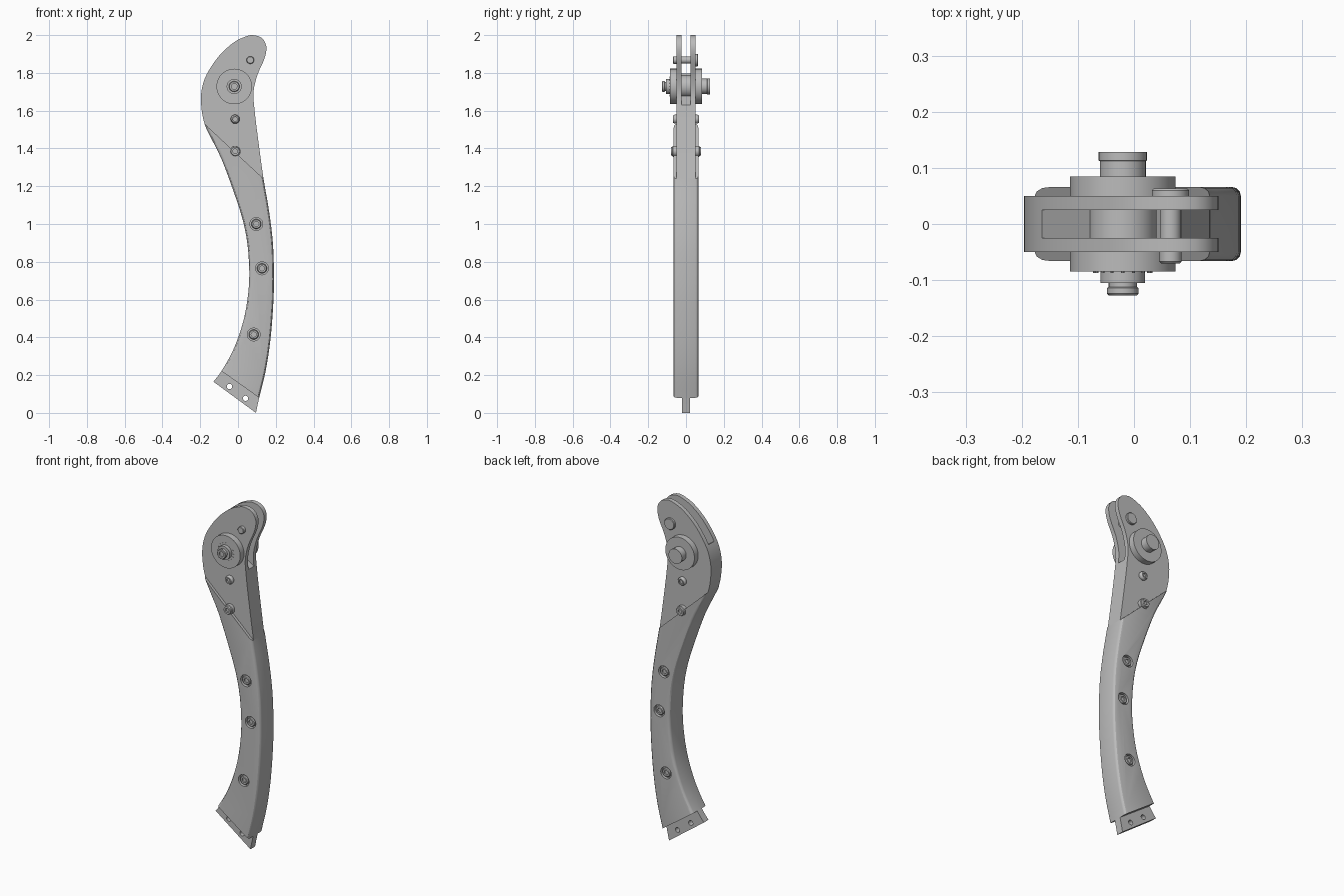
import bpy, bmesh, math
from mathutils import Vector

cube = bpy.data.objects.get("Cube")
if cube:
    bpy.data.objects.remove(cube, do_unlink=True)

GREY = (0.5, 0.5, 0.5, 1)
metal = bpy.data.materials.new("plain grey")
metal.use_nodes = True
metal.diffuse_color = GREY
metal.node_tree.nodes["Principled BSDF"].inputs["Base Color"].default_value = GREY

# Side outline (x, z): up the convex edge, around the head, down the concave edge
OUTLINE = [
    (.095, 0), (.112, .08), (.146, .22), (.172, .39), (.188, .6), (.19, .76),
    (.183, .92), (.161, 1.09), (.135, 1.24), (.103, 1.475), (.087, 1.61),
    (.082, 1.7), (.103, 1.79), (.14, 1.875), (.15, 1.94), (.125, 1.985),
    (.077, 2), (.034, 1.99), (-.02, 1.963), (-.087, 1.905), (-.14, 1.836),
    (-.177, 1.767), (-.195, 1.69), (-.193, 1.61), (-.177, 1.53), (-.145, 1.46),
    (-.087, 1.343), (-.024, 1.174), (.024, 1.025), (.05, .893), (.06, .735),
    (.05, .6), (.024, .47), (-.024, .336), (-.085, .225), (-.13, .165)]

# Dividing lines, each from left to right
SHOULDER = ((-.177, 1.53), (.135, 1.24))
FOOT = ((-.092, .225), (.112, .08))
SLOT = ((-.17, 1.8), (.085, 1.63))


def smooth_path(pts, steps=3):
    """Catmull-Rom curve through an open chain of points."""
    p = [Vector(q) for q in pts]
    p = [p[0]] + p + [p[-1]]
    out = []
    for a, b, c, d in zip(p, p[1:], p[2:], p[3:]):
        for i in range(steps):
            t = i / steps
            out.append((2 * b + (c - a) * t + (2 * a - 5 * b + 4 * c - d) * t ** 2
                        + (3 * b - a - 3 * c + d) * t ** 3) / 2)
    return out + [p[-1]]


def finish(name, bm):
    bmesh.ops.recalc_face_normals(bm, faces=bm.faces[:])
    mesh = bpy.data.meshes.new(name)
    bm.to_mesh(mesh)
    bm.free()
    mesh.materials.append(metal)
    ob = bpy.data.objects.new(name, mesh)
    bpy.context.collection.objects.link(ob)
    return ob


def slab(name, y0, y1, below=None, above=None, bevel=0):
    """Outline extruded from y0 to y1, kept below and above the given lines."""
    bm = bmesh.new()
    face = bm.faces.new([bm.verts.new((p.x, y0, p.y)) for p in smooth_path(OUTLINE)])
    ext = bmesh.ops.extrude_face_region(bm, geom=[face], use_keep_orig=True)
    for v in ext["geom"]:
        if isinstance(v, bmesh.types.BMVert):
            v.co.y = y1
    bmesh.ops.recalc_face_normals(bm, faces=bm.faces[:])
    if bevel:
        rim = [e for e in bm.edges if abs(e.verts[0].co.y - e.verts[1].co.y) < 1e-5]
        bmesh.ops.bevel(bm, geom=rim, offset=bevel, segments=3, profile=0.5,
                        affect='EDGES', clamp_overlap=False)
    for line, sign in ((below, 1), (above, -1)):
        if line:
            (ax, az), (bx, bz) = line
            cut = bmesh.ops.bisect_plane(
                bm, geom=bm.verts[:] + bm.edges[:] + bm.faces[:], plane_co=(ax, 0, az),
                plane_no=Vector((az - bz, 0, bx - ax)).normalized() * sign,
                clear_outer=True)
            edges = [e for e in cut["geom_cut"] if isinstance(e, bmesh.types.BMEdge)]
            bmesh.ops.holes_fill(bm, edges=edges, sides=0)
    return finish(name, bm)


def lathe(name, spots, profile, sides=(1, -1), n=32):
    """Turned part along y at each (x, z) spot; profile is (radius, y) outwards."""
    bm = bmesh.new()
    for x, z in spots:
        for s in sides:
            rings = [[bm.verts.new((x + r * math.cos(math.tau * i / n), s * y,
                                    z + r * math.sin(math.tau * i / n)))
                      for i in range(n)] for r, y in profile]
            bm.faces.new(rings[0])
            bm.faces.new(rings[-1])
            for a, b in zip(rings, rings[1:]):
                for i in range(n):
                    j = (i + 1) % n
                    bm.faces.new((a[i], a[j], b[j], b[i]))
    return finish(name, bm)


def cut_out(ob, cutter):
    mod = ob.modifiers.new("holes", 'BOOLEAN')
    mod.operation = 'DIFFERENCE'
    mod.object = cutter
    bpy.context.view_layer.objects.active = ob
    bpy.ops.object.modifier_apply(modifier=mod.name)
    bpy.data.objects.remove(cutter, do_unlink=True)


# Body: grip, cheek plates, the core between them, and the tang
GRIP_SPOTS = [(.097, 1.0), (.127, .765), (.083, .415)]
grip = slab("grip", -.066, .066, below=SHOULDER, above=FOOT, bevel=.016)
cut_out(grip, lathe("recess_cutter", GRIP_SPOTS, [(.034, .048), (.034, .08)]))
slab("front_cheek_plate", -.05, -.025, above=SHOULDER)
slab("back_cheek_plate", .025, .05, above=SHOULDER)
slab("core_spacer", -.025, .025, below=SLOT, above=SHOULDER)
tang = slab("tang", -.021, .021, below=FOOT)
cut_out(tang, lathe("tang_cutter", [(-.045, .14), (.04, .077)],
                    [(.014, -.05), (.014, .05)], sides=(1,)))

# Pivot hub: drum, washers, front stud and back nut
HUB = (-.02, 1.728)
lathe("hub_drum", [HUB], [(.06, -.025), (.06, .025)], sides=(1,), n=48)
lathe("hub_washer", [HUB], [(.094, .05), (.094, .085)], n=64)
lathe("front_stud", [HUB], [(.04, .085), (.04, .105), (.025, .105), (.025, .112),
                            (.028, .114), (.028, .124), (.025, .127), (.015, .127),
                            (.015, .118)], sides=(-1,))
lathe("back_nut", [HUB], [(.041, .085), (.041, .112), (.043, .113), (.043, .128)],
      sides=(1,))
ring = [(HUB[0] + .05 * math.cos(math.tau * i / 16),
         HUB[1] + .05 * math.sin(math.tau * i / 16)) for i in range(16)]
lathe("hub_dots", ring, [(.003, .085), (.003, .087)], sides=(-1,), n=8)

# Cross pin near the tip of the head
PIN = [(.065, 1.868)]
lathe("cross_pin", PIN, [(.019, -.05), (.019, .05)], sides=(1,))
lathe("pin_front_head", PIN, [(.02, .05), (.02, .067), (.017, .07)], sides=(-1,))
lathe("pin_back_head", PIN, [(.033, .05), (.033, .06), (.03, .063)], sides=(1,))

# Screws on the cheeks, on the shoulder line and sunk in the grip
lathe("cheek_screw", [(-.015, 1.555)],
      [(.024, .05), (.024, .06), (.018, .07), (.011, .07), (.011, .062)])
lathe("shoulder_screw", [(-.015, 1.385)],
      [(.029, .05), (.029, .07), (.024, .072), (.022, .08), (.012, .08), (.012, .07)])
lathe("grip_screw", GRIP_SPOTS,
      [(.026, .045), (.026, .06), (.022, .065), (.013, .065), (.013, .056)])

# Smooth the curved surfaces, keep the edges crisp
for ob in bpy.context.collection.objects:
    ob.select_set(ob.type == 'MESH' and metal.name in ob.data.materials)
    if ob.select_get():
        bpy.context.view_layer.objects.active = ob
bpy.ops.object.shade_smooth_by_angle(angle=math.radians(30))
